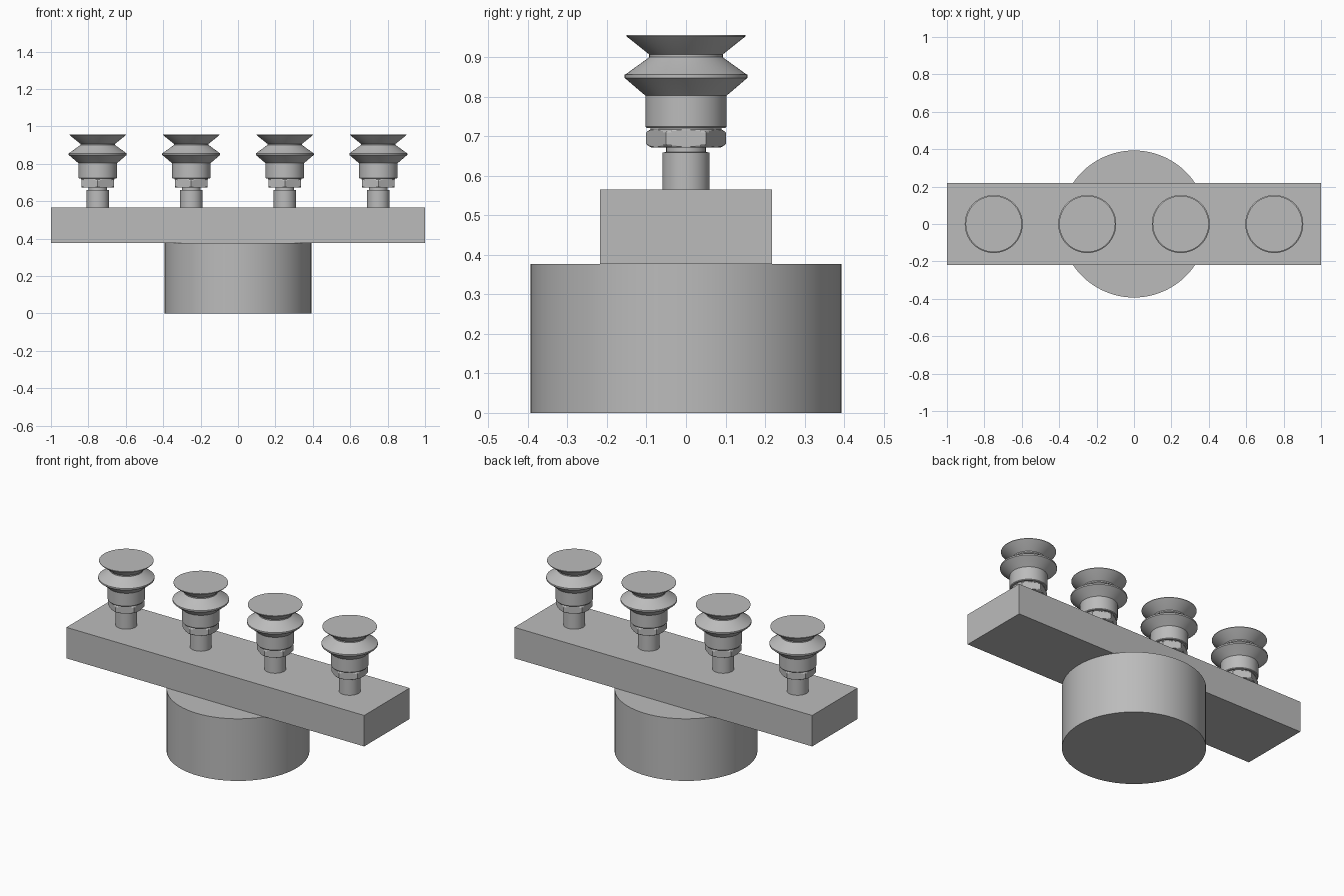
import bpy, bmesh
from math import cos, sin, pi

cube = bpy.data.objects.get("Cube")
if cube:
    bpy.data.objects.remove(cube, do_unlink=True)

grey = bpy.data.materials.new("plain grey")
grey.use_nodes = True
COLOUR = (0.5, 0.5, 0.5, 1)
grey.diffuse_color = COLOUR
grey.node_tree.nodes["Principled BSDF"].inputs["Base Color"].default_value = COLOUR


def add_object(name, bm):
    bmesh.ops.recalc_face_normals(bm, faces=bm.faces)
    mesh = bpy.data.meshes.new(name)
    bm.to_mesh(mesh)
    bm.free()
    mesh.materials.append(grey)
    obj = bpy.data.objects.new(name, mesh)
    bpy.context.collection.objects.link(obj)
    bpy.ops.object.select_all(action='DESELECT')
    obj.select_set(True)
    bpy.context.view_layer.objects.active = obj
    bpy.ops.object.shade_smooth_by_angle(angle=pi / 9)
    return obj


def lathe(name, profile, steps=64, limit=None):
    """Revolve (radius, z) rows; limit(angle) optionally caps the radius."""
    bm = bmesh.new()
    rings = []
    for radius, z in profile:
        ring = []
        for i in range(steps):
            a = 2 * pi * i / steps
            r = min(radius, limit(a)) if limit else radius
            ring.append(bm.verts.new((r * cos(a), r * sin(a), z)))
        rings.append(ring)
    for low, high in zip(rings, rings[1:]):
        for i in range(steps):
            j = (i + 1) % steps
            bm.faces.new((low[i], low[j], high[j], high[i]))
    bm.faces.new(rings[0][::-1])
    bm.faces.new(rings[-1])
    return add_object(name, bm)


def hexagon(a):
    """Distance to a hexagon's side, with corners on the y axis."""
    return 0.088 / cos((a + pi / 6) % (pi / 3) - pi / 6)


# Round base
lathe("base_drum", [(0.393, 0), (0.393, 0.377)], 96)

# Cross bar
bm = bmesh.new()
bmesh.ops.create_cube(bm, size=1)
for v in bm.verts:
    v.co = (v.co.x * 2, v.co.y * 0.436, 0.471 + v.co.z * 0.188)
add_object("cross_bar", bm)

# One suction cup: stem, chamfered nut, bellows
parts = [
    lathe("stem", [(0.06, 0.565), (0.06, 0.659), (0.05, 0.66), (0.05, 0.673)], 48),
    lathe("hex_nut", [(0.088, 0.672), (0.092, 0.674), (0.097, 0.677), (0.102, 0.681),
                      (0.102, 0.709), (0.097, 0.713), (0.092, 0.716), (0.088, 0.718)],
          48, hexagon),
    lathe("bellows", [(0.09, 0.717), (0.09, 0.721), (0.1, 0.721), (0.103, 0.725),
                      (0.103, 0.803), (0.151, 0.844), (0.155, 0.847), (0.155, 0.856),
                      (0.151, 0.858), (0.093, 0.9), (0.093, 0.907), (0.147, 0.95),
                      (0.15, 0.953), (0.15, 0.956)]),
]

# Repeat the cup along the bar
for n, x in enumerate((-0.75, -0.25, 0.25, 0.75), 1):
    for part in parts:
        obj = part if n == 1 else part.copy()
        if n > 1:
            obj.name = f"{part.name}_{n}"
            bpy.context.collection.objects.link(obj)
        obj.location.x = x
